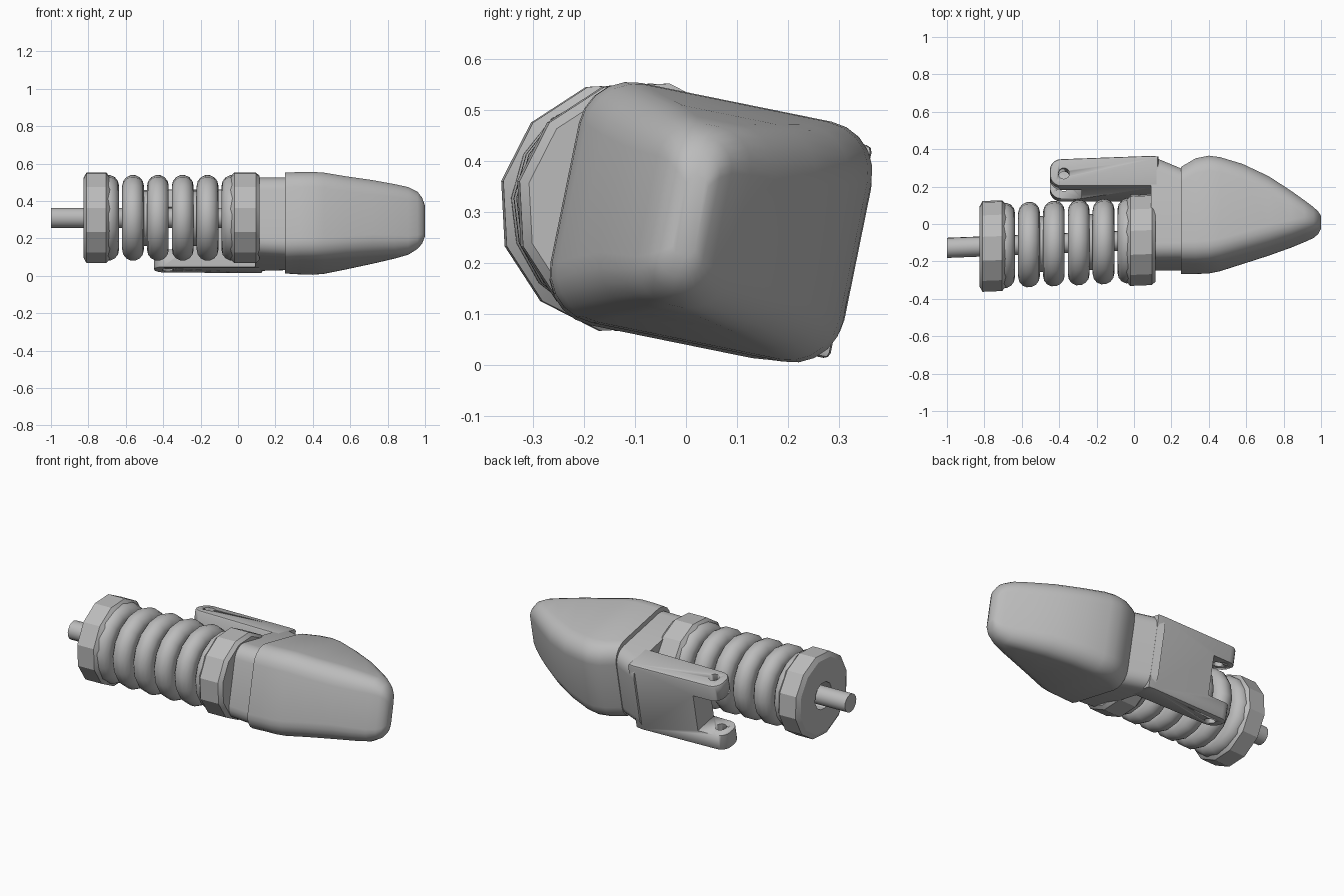
import bpy, bmesh
from math import cos, sin, pi, radians
from mathutils import Matrix, Vector

if "Cube" in bpy.data.objects:
    bpy.data.objects.remove(bpy.data.objects["Cube"])

# Single grey material
grey = bpy.data.materials.new("plain grey")
grey.use_nodes = True
grey.diffuse_color = (0.5, 0.5, 0.5, 1)
grey.node_tree.nodes["Principled BSDF"].inputs["Base Color"].default_value = (0.5, 0.5, 0.5, 1)

ROLL = radians(-11.5)          # the shell and arm are rolled about x
AXIS_Z = 0.31


def axis_y(x):
    """Sideways position of the slightly slanted spring axis."""
    return -0.086 + 0.04 * (x - 0.04)


def finish(name, bm, angle=35):
    bmesh.ops.recalc_face_normals(bm, faces=bm.faces)
    mesh = bpy.data.meshes.new(name)
    bm.to_mesh(mesh)
    bm.free()
    mesh.materials.append(grey)
    ob = bpy.data.objects.new(name, mesh)
    bpy.context.collection.objects.link(ob)
    bpy.ops.object.select_all(action='DESELECT')
    ob.select_set(True)
    bpy.context.view_layer.objects.active = ob
    bpy.ops.object.shade_smooth_by_angle(angle=radians(angle))
    return ob


def bridge(bm, rings, closed=False):
    pairs = list(zip(rings, rings[1:] + rings[:1]))
    for a, b in pairs if closed else pairs[:-1]:
        n = len(a)
        for i in range(n):
            j = (i + 1) % n
            bm.faces.new((a[i], a[j], b[j], b[i]))


def lathe(name, profile, sides=12, closed=True, angle=25):
    """Turn (x, radius) points around the spring axis."""
    bm = bmesh.new()
    rings = []
    for x, r in profile:
        turn = [2 * pi * i / sides + radians(18) for i in range(sides)]
        rings.append([bm.verts.new((x, axis_y(x) + r * cos(t), AXIS_Z + r * sin(t)))
                      for t in turn])
    bridge(bm, rings, closed)
    if not closed:
        bm.faces.new(rings[0])
        bm.faces.new(rings[-1])
    return finish(name, bm, angle)


def loft(name, stations, steps=5):
    """Skin rolled rounded rectangles given by their outer limits in y and z."""
    bm = bmesh.new()
    c, s = cos(ROLL), -sin(ROLL)
    rings = []
    for x, y0, y1, z0, z1, r in stations:
        a, b = (y1 - y0) / 2 - r, (z1 - z0) / 2 - r
        det = c * c - s * s
        hu = max(0.004, (c * a - s * b) / det)
        hv = max(0.004, (c * b - s * a) / det)
        ring = []
        for k, (su, sv) in enumerate(((1, 1), (-1, 1), (-1, -1), (1, -1))):
            for i in range(steps + 1):
                t = pi / 2 * (k + i / steps)
                u, v = su * hu + r * cos(t), sv * hv + r * sin(t)
                ring.append(bm.verts.new((x, (y0 + y1) / 2 + c * u + s * v,
                                          (z0 + z1) / 2 - s * u + c * v)))
        rings.append(ring)
    bridge(bm, rings)
    bm.faces.new(rings[0])
    bm.faces.new(rings[-1])
    return finish(name, bm, 40)


# Spring: six equal coils, the outer two sunk into the end rings
PITCH = 0.1328
coil_x = [-0.694 + PITCH * i for i in range(6)]
for n, x in enumerate(coil_x):
    circle = [2 * pi * i / 14 for i in range(14)]
    lathe(f"spring_coil_{n + 1}",
          [(x + 0.058 * cos(t), 0.172 + 0.058 * sin(t)) for t in circle], 16, angle=40)

# Necks joining the coils in pairs
for n in (1, 3):
    lathe(f"coil_neck_{n}", [(coil_x[n], 0.15), (coil_x[n + 1], 0.15)], 16, False, 40)

# End rings and the rod
lathe("end_ring", [(-0.825, 0.08), (-0.825, 0.22), (-0.81, 0.248), (-0.705, 0.248),
                   (-0.685, 0.225), (-0.685, 0.08)])
lathe("collar_ring", [(-0.04, 0.08), (-0.04, 0.225), (-0.02, 0.248), (0.095, 0.248),
                      (0.115, 0.23), (0.115, 0.08)])
lathe("rod", [(-1.0, 0.054), (0.1, 0.054)], 16, False, 35)

# Neck of the shell and the rounded, tapering shell
loft("shell_neck", [(0.09, -0.25, 0.365, 0.025, 0.525, 0.08),
                    (0.27, -0.25, 0.29, 0.03, 0.525, 0.08)])
loft("shell", [(0.25, -0.268, 0.305, 0.012, 0.553, 0.1),
               (0.33, -0.268, 0.352, 0.007, 0.555, 0.1),
               (0.40, -0.265, 0.366, 0.005, 0.556, 0.1),
               (0.46, -0.253, 0.358, 0.010, 0.552, 0.1),
               (0.58, -0.215, 0.322, 0.034, 0.532, 0.1),
               (0.72, -0.170, 0.256, 0.064, 0.512, 0.1),
               (0.84, -0.127, 0.178, 0.092, 0.490, 0.09),
               (0.91, -0.098, 0.128, 0.112, 0.475, 0.08),
               (0.96, -0.068, 0.083, 0.145, 0.448, 0.06),
               (0.985, -0.042, 0.055, 0.175, 0.415, 0.04),
               (1.0, -0.010, 0.028, 0.215, 0.370, 0.018)])

# Side arm: a plan outline extruded across, then forked and drilled
U0, U1, HALF = 0.28, 0.44, 0.213
frame = Matrix.Translation((0, -0.115, AXIS_Z)) @ Matrix.Rotation(ROLL, 4, 'X')
outline = [(0.13, U0), (0.13, U1 + 0.005), (0.09, U1 + 0.008)]
for cu, start in ((U1 - 0.07, 90), (U0 + 0.06, 180)):
    for i in range(6):
        t = radians(start + 18 * i)
        outline.append((-0.39 + 0.06 * cos(t), cu + 0.06 * sin(t)))
bm = bmesh.new()
face = bm.faces.new([bm.verts.new((x, u, -HALF)) for x, u in outline])
top = bmesh.ops.extrude_face_region(bm, geom=[face])["geom"]
bmesh.ops.translate(bm, vec=(0, 0, 2 * HALF),
                    verts=[g for g in top if isinstance(g, bmesh.types.BMVert)])
rims = [e for e in bm.edges if abs(e.verts[0].co.z - e.verts[1].co.z) < 0.01]
bmesh.ops.bevel(bm, geom=rims, offset=0.012, segments=2, profile=0.5, affect='EDGES')
bm.transform(frame)
arm = finish("side_arm", bm, 30)


def cut(name, bm):
    bm.transform(frame)
    tool = finish(name, bm)
    tool.hide_render = True
    mod = arm.modifiers.new(name, 'BOOLEAN')
    mod.object = tool
    mod.operation = 'DIFFERENCE'
    mod.solver = 'EXACT'
    bpy.context.view_layer.objects.active = arm
    bpy.ops.object.modifier_apply(modifier=mod.name)
    bpy.data.objects.remove(tool)


bm = bmesh.new()
bmesh.ops.create_cube(bm, size=1, matrix=Matrix.Translation((-0.39, 0.36, 0))
                      @ Matrix.Diagonal((0.22, 0.4, 0.23, 1)))
cut("fork_slot", bm)
bm = bmesh.new()
bmesh.ops.create_cone(bm, cap_ends=True, segments=16, radius1=0.03, radius2=0.03, depth=0.8,
                      matrix=Matrix.Translation((-0.375, 0.35, 0)))
cut("pin_hole", bm)
